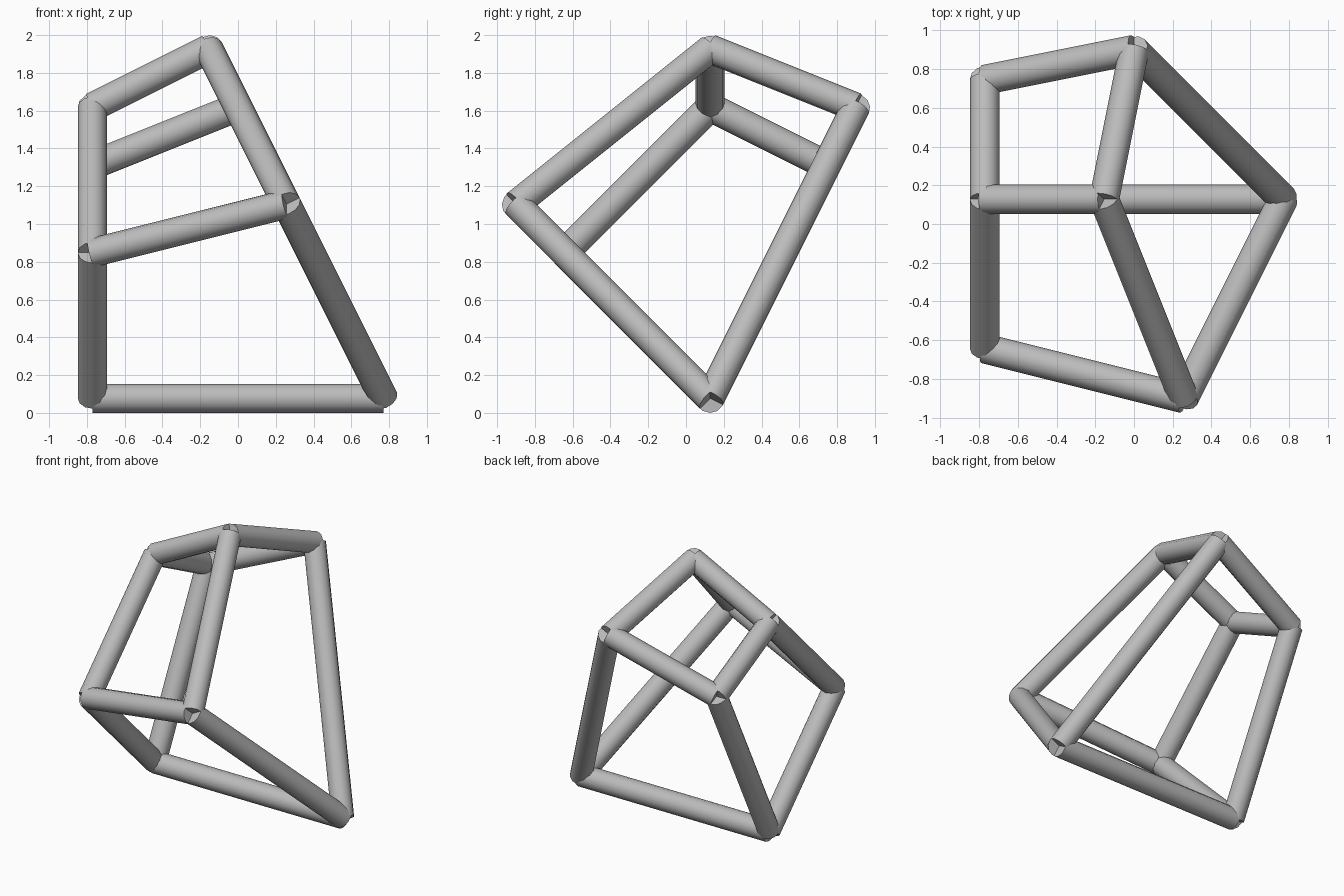
import bpy
import math
from mathutils import Vector

cube = bpy.data.objects.get("Cube")
if cube:
    bpy.data.objects.remove(cube, do_unlink=True)

UNIT = 0.771
RADIUS = 0.1 * UNIT
ORIGIN = Vector((0, 0.128, RADIUS))

grey = bpy.data.materials.new("plain grey")
grey.use_nodes = True
colour = (0.5, 0.5, 0.5, 1)
grey.diffuse_color = colour
grey.node_tree.nodes["Principled BSDF"].inputs["Base Color"].default_value = colour

# Corners of the skewed box frame, in half lengths of the base bar
corners = {
    "base_right": (-1, 0, 0),
    "base_left": (1, 0, 0),
    "front_right": (-1, -1, 1),
    "front_left": (1 / 3, -4 / 3, 4 / 3),
    "peak": (-0.2, 0, 2.4),
    "shoulder": (-1, 0, 2),
    "back_right": (-1, 0.8, 1.6),
    "back_left": (0, 1, 2),
}

# Bars joining the corners
bars = {
    "base_bar": ("base_right", "base_left"),
    "lower_front_right_bar": ("base_right", "front_right"),
    "lower_back_right_bar": ("base_right", "back_right"),
    "lower_front_left_bar": ("base_left", "front_left"),
    "lower_back_left_bar": ("base_left", "back_left"),
    "front_bar": ("front_right", "front_left"),
    "back_bar": ("back_right", "back_left"),
    "upper_front_right_bar": ("front_right", "shoulder"),
    "upper_back_right_bar": ("back_right", "shoulder"),
    "upper_front_left_bar": ("front_left", "peak"),
    "upper_back_left_bar": ("back_left", "peak"),
    "top_bar": ("shoulder", "peak"),
}


def add_bar(name, start, end):
    """Flat-ended round bar between two points."""
    axis = end - start
    bpy.ops.mesh.primitive_cylinder_add(
        vertices=12, radius=RADIUS, depth=axis.length, location=(start + end) / 2,
        rotation=axis.to_track_quat("Z", "Y").to_euler())
    bar = bpy.context.object
    bar.name = name
    bar.data.materials.append(grey)
    bpy.ops.object.shade_smooth_by_angle(angle=math.radians(35))


for name, (a, b) in bars.items():
    add_bar(name, ORIGIN + UNIT * Vector(corners[a]), ORIGIN + UNIT * Vector(corners[b]))
